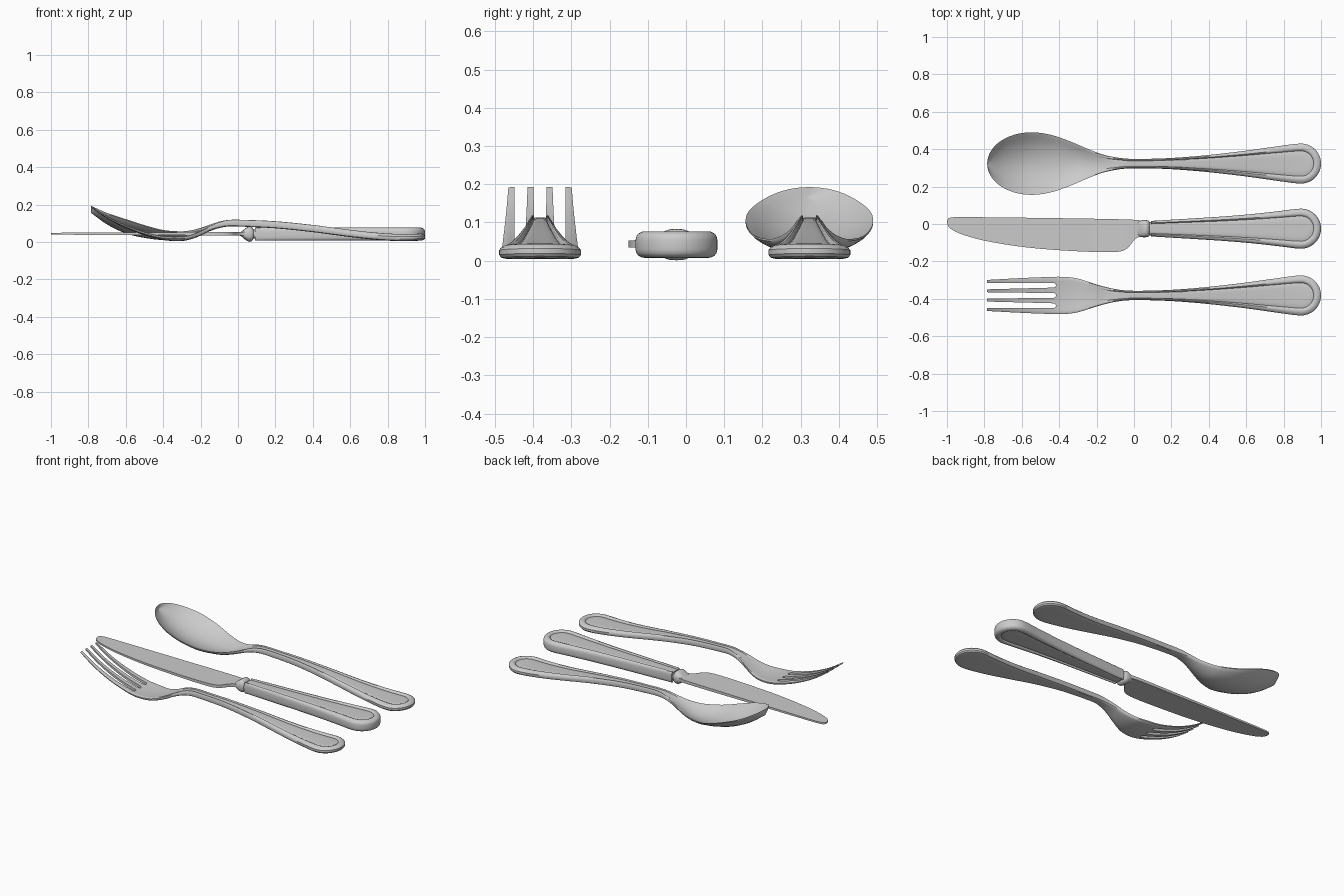
import bpy, bmesh, math

if "Cube" in bpy.data.objects:
    bpy.data.objects.remove(bpy.data.objects["Cube"])

CX, R = 0.893, 0.107          # centre and radius of the rounded handle end


def curve(pts):
    """Smooth function through (x, value) points."""
    pts = sorted(pts)
    n = len(pts)

    def slope(i):
        a, b = pts[max(i - 1, 0)], pts[min(i + 1, n - 1)]
        return (b[1] - a[1]) / (b[0] - a[0])

    def f(x):
        x = min(max(x, pts[0][0]), pts[-1][0])
        i = next(k for k in range(n - 1) if x <= pts[k + 1][0])
        (x0, y0), (x1, y1) = pts[i], pts[i + 1]
        h = x1 - x0
        t = (x - x0) / h
        return (y0 * (1 + 2 * t) * (1 - t) ** 2 + slope(i) * h * t * (1 - t) ** 2
                + y1 * t * t * (3 - 2 * t) + slope(i + 1) * h * t * t * (t - 1))
    return f


def finish(bm, name, angle=35):
    bmesh.ops.remove_doubles(bm, verts=bm.verts, dist=1e-5)
    bmesh.ops.holes_fill(bm, edges=[e for e in bm.edges if e.is_boundary], sides=0)
    bmesh.ops.recalc_face_normals(bm, faces=bm.faces)
    me = bpy.data.meshes.new(name)
    bm.to_mesh(me)
    bm.free()
    ob = bpy.data.objects.new(name, me)
    bpy.context.collection.objects.link(ob)
    smooth(ob, angle)
    return ob


def smooth(ob, angle=35):
    bpy.ops.object.select_all(action='DESELECT')
    ob.select_set(True)
    bpy.context.view_layer.objects.active = ob
    bpy.ops.object.shade_smooth_by_angle(angle=math.radians(angle))


def skin(bm, rings, closed=False):
    rows = [[bm.verts.new(p) for p in r] for r in rings]
    for a, b in zip(rows, rows[1:]):
        m = len(a)
        for k in range(m if closed else m - 1):
            bm.faces.new((a[k], a[(k + 1) % m], b[(k + 1) % m], b[k]))


def utensil(name, y, xs, width, top, dish, thick, bead, rows):
    """Sweep a half section down one side, round the handle end and back."""
    st = [(x, 0, 1, width(x)) for x in xs]
    st += [(CX, math.cos(a), math.sin(a), R)
           for a in [math.pi / 2 - k * math.pi / 28 for k in range(29)]]
    st += [(x, 0, -1, width(x)) for x in reversed(xs)]
    rings = []
    for cx, dx, dy, L in st:
        ring = []
        for s, f, b in rows:
            x = cx + dx * L * s
            z = top(x) - dish(x) * (1 - s * s) - f * thick(x) + b * bead(x)
            ring.append((x, y + dy * L * s, z))
        rings.append(ring)
    bm = bmesh.new()
    skin(bm, rings)
    return finish(bm, name)


# Section rows: fraction of half width, fraction of thickness, bead height
face = [(0, 0, 0), (.2, 0, 0), (.4, 0, 0), (.58, 0, -.2), (.63, 0, -.5), (.67, 0, .5),
        (.74, 0, 1), (.84, 0, .8), (.94, .06, .2)]
rows = face + [(1, .25, 0), (1, .65, 0), (.95, .88, 0), (.84, .97, 0),
               (.6, 1, 0), (.4, 1, 0), (.2, 1, 0), (0, 1, 0)]

handle_w = [(-.1, .034), (-.05, .027), (0, .025), (.1, .026), (.2, .03), (.3, .037), (.4, .046),
            (.5, .057), (.6, .069), (.7, .083), (.8, .097), (.86, .105), (CX, R)]
handle_z = [(-.05, .113), (0, .113), (.2, .104), (.4, .084), (.5, .071), (.6, .058), (.7, .047),
            (.8, .039), (.9, .036), (1, .04)]
handle_x = [-.1 + k * (CX + .1) / 36 for k in range(36)]
bead = curve([(-.3, 0), (-.2, 0), (0, .006), (1, .006)])

# Spoon
bowl_w = curve([(-.65, .153), (-.55, .167), (-.45, .155), (-.35, .122), (-.25, .08),
                (-.2, .06), (-.15, .044)] + handle_w)


def spoon_w(x):
    if x < -.55:
        return .167 * math.sqrt(max(0, 1 - ((x + .55) / .235) ** 2))
    return bowl_w(x)


spoon_x = [-.55 - .235 * math.cos(k * math.pi / 32) for k in range(16)]
spoon_x += [-.55 + k * .45 / 22 for k in range(22)] + handle_x
utensil("spoon", .323, spoon_x, spoon_w,
        curve([(-.785, .195), (-.7, .158), (-.6, .125), (-.5, .093), (-.4, .067), (-.3, .06),
               (-.25, .066), (-.2, .078), (-.15, .094), (-.1, .107)] + handle_z),
        curve([(-.785, .03), (-.7, .054), (-.6, .068), (-.5, .06), (-.4, .045), (-.3, .035),
               (-.2, .016), (-.1, .003), (0, 0), (1, 0)]),
        curve([(-.785, .01), (-.3, .013), (-.2, .018), (0, .03), (1, .032)]), bead, rows)

# Fork body
FY = -.382
fork_x = [-.785 + k * .685 / 40 for k in range(40)] + handle_x
fork = utensil("fork", FY, fork_x,
               curve([(-.785, .083), (-.6, .093), (-.45, .099), (-.4, .1), (-.35, .098), (-.3, .09),
                      (-.25, .075), (-.2, .059), (-.15, .045)] + handle_w),
               curve([(-.785, .193), (-.7, .138), (-.6, .09), (-.5, .055), (-.4, .033), (-.3, .031),
                      (-.25, .041), (-.2, .06), (-.15, .085), (-.1, .103)] + handle_z),
               curve([(-.785, 0), (-.5, .003), (-.3, .006), (-.1, .002), (0, 0), (1, 0)]),
               curve([(-.785, .01), (-.4, .018), (-.2, .022), (0, .03), (1, .032)]), bead, rows)

# Slots between the four tines
bm = bmesh.new()
for i in (-1, 0, 1):
    yb, yt, g = FY + i * .0545, FY + i * .049, .0125
    pts = [(-.85, yt + .018), (-.85, yt - .018)]
    pts += [(-.43 + g * math.sin(a), yb - g * math.cos(a))
            for a in [k * math.pi / 10 for k in range(11)]]
    f = bm.faces.new([bm.verts.new((x, y, -.1)) for x, y in pts])
    ext = bmesh.ops.extrude_face_region(bm, geom=[f])
    bmesh.ops.translate(bm, vec=(0, 0, .5),
                        verts=[v for v in ext["geom"] if isinstance(v, bmesh.types.BMVert)])
cutter = finish(bm, "tine_slot_cutter")
cutter.hide_render = True
mod = fork.modifiers.new("slots", 'BOOLEAN')
mod.operation, mod.solver, mod.object = 'DIFFERENCE', 'EXACT', cutter
bpy.context.view_layer.objects.active = fork
bpy.ops.object.modifier_apply(modifier="slots")
bpy.data.objects.remove(cutter)
smooth(fork)

# Knife handle, with the same panel on both faces
KY, KZ = -.025, .042
kface = [r for r in face[:-1]] + [(.93, .03, .3), (.98, .12, 0), (1, .28, 0)]
krows = kface + [(s, 1 - f, -b) for s, f, b in reversed(kface)]
knife_x = [.09 + k * (CX - .09) / 32 for k in range(32)]
utensil("knife_handle", KY, knife_x,
        curve([(.05, .04), (.1, .042), (.2, .048), (.35, .057), (.5, .067), (.65, .08),
               (.8, .097), (.86, .105), (CX, R)]),
        lambda x: KZ + .029, lambda x: 0, lambda x: .058, lambda x: .006, krows)

# Knife bolster: x, half width, half height
bm = bmesh.new()
rings = []
for x, w, h in [(.005, .036, .006), (.02, .041, .014), (.035, .044, .027), (.05, .046, .037),
                (.06, .046, .041), (.07, .045, .039), (.078, .042, .034), (.083, .036, .024),
                (.09, .036, .024), (.094, .041, .029), (.11, .041, .029)]:
    ring = []
    for k in range(32):
        c, s = math.cos(k * math.pi / 16), math.sin(k * math.pi / 16)
        ring.append((x, KY + w * math.copysign(abs(c) ** .7, c),
                     KZ + h * math.copysign(abs(s) ** .8, s)))
    rings.append(ring)
skin(bm, rings, closed=True)
finish(bm, "knife_bolster")

# Knife blade: straight back and curved cutting edge
back = curve([(-1, .012), (-.997, .024), (-.985, .033), (-.95, .037), (-.8, .036), (-.4, .031),
              (-.03, .024), (.05, .018)])
edge = curve([(-1, .012), (-.995, -.008), (-.98, -.026), (-.95, -.043), (-.9, -.062), (-.8, -.089),
              (-.6, -.122), (-.4, -.14), (-.2, -.15), (-.1, -.15), (-.06, -.143), (-.03, -.125),
              (0, -.087), (.02, -.072), (.05, -.066)])
half_t = curve([(-1, .005), (-.5, .007), (.05, .01)])
blade_x = [-1, -.997, -.993, -.985, -.97] + [-.95 + k * .025 for k in range(36)]
blade_x += [-.06 + k * .01 for k in range(12)]
bm = bmesh.new()
skin(bm, [[(x, back(x), KZ + .002 + half_t(x)), (x, edge(x), KZ + .002 + half_t(x)),
           (x, edge(x), KZ + .002 - half_t(x)), (x, back(x), KZ + .002 - half_t(x))]
          for x in blade_x], closed=True)
finish(bm, "knife_blade")
